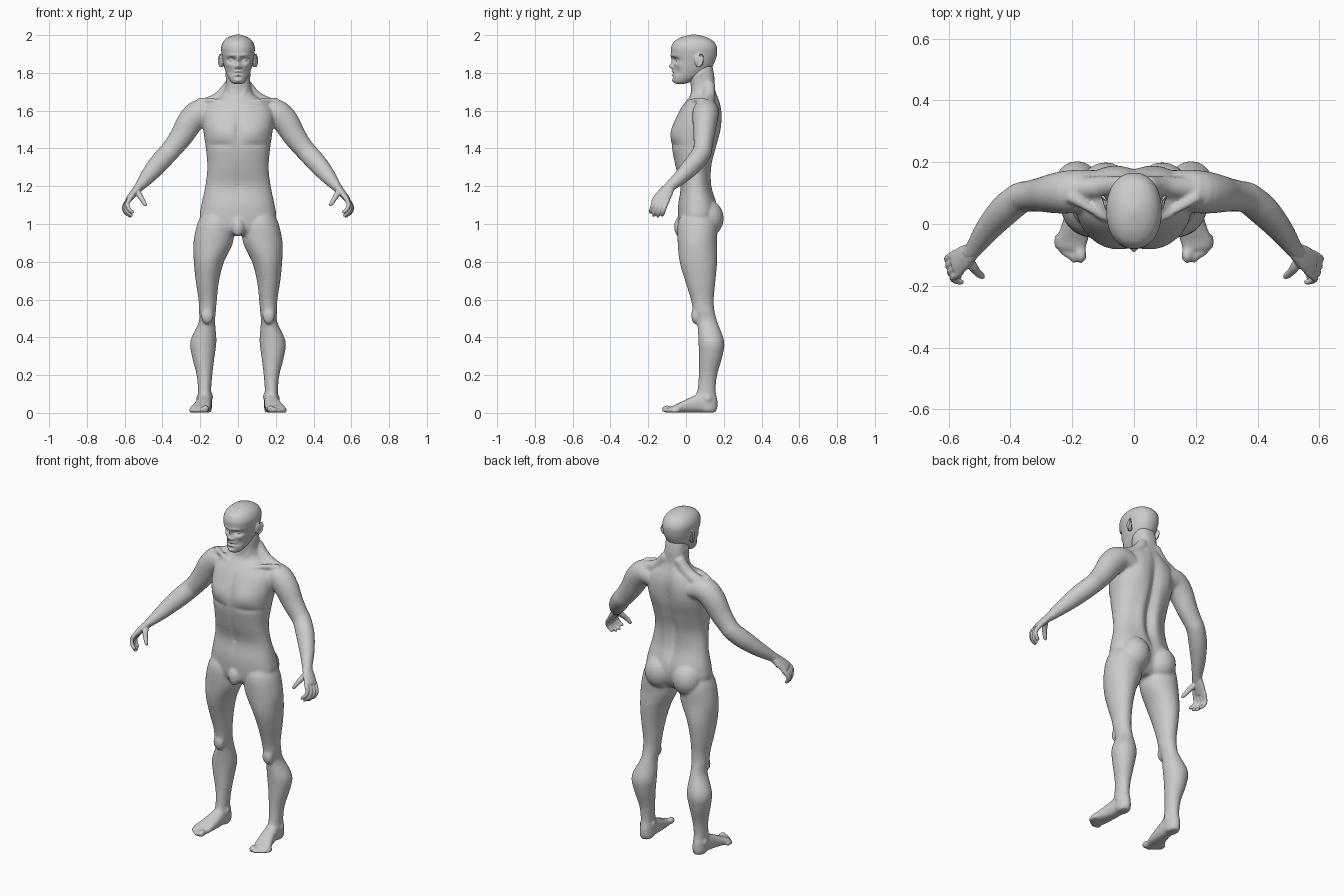
import bpy, bmesh, math
from mathutils import Vector, Matrix

skin = bpy.data.materials.new("grey_skin")
skin.diffuse_color = (0.6, 0.6, 0.6, 1)
X, Y, Z = Vector((1, 0, 0)), Vector((0, 1, 0)), Vector((0, 0, 1))


def catmull(rows, n):
    """Resample control rows with a smooth curve."""
    out = []
    for i in range(len(rows) - 1):
        p = [rows[max(0, min(len(rows) - 1, i + k))] for k in (-1, 0, 1, 2)]
        for j in range(n):
            t = j / n
            out.append([0.5 * (2 * b + (c - a) * t + (2 * a - 5 * b + 4 * c - d) * t * t
                               + (3 * b - a - 3 * c + d) * t ** 3) for a, b, c, d in zip(*p)])
    return out + [list(rows[-1])]


def loft(bm, rows, uv=None, n=4, seg=24, power=1.0):
    """Rows are (x, y, z, a, b): elliptic rings, either in plane uv or square to the path."""
    rows = catmull(rows, n)
    rings = []
    for i, (x, y, z, a, b) in enumerate(rows):
        c = Vector((x, y, z))
        if uv:
            u, v = uv
        else:
            t = Vector(rows[min(i + 1, len(rows) - 1)][:3]) - Vector(rows[max(i - 1, 0)][:3])
            t.normalize()
            u = (Y - t * t.y).normalized()
            v = t.cross(u)
        ring = []
        for k in range(seg):
            ca, sa = math.cos(k * math.tau / seg), math.sin(k * math.tau / seg)
            ca = math.copysign(abs(ca) ** power, ca)
            sa = math.copysign(abs(sa) ** power, sa)
            ring.append(bm.verts.new(c + u * a * ca + v * b * sa))
        rings.append(ring)
    for r, s in zip(rings, rings[1:]):
        for k in range(seg):
            bm.faces.new((r[k], r[k - 1], s[k - 1], s[k]))
    bm.faces.new(rings[0])
    bm.faces.new(rings[-1][::-1])


def slices(rows):
    """(z, x_inner, x_outer, y_front, y_back) to horizontal rings."""
    return [((xi + xo) / 2, (f + b) / 2, z, (xo - xi) / 2, (b - f) / 2) for z, xi, xo, f, b in rows]


def ball(bm, c, r, tilt=0.0):
    m = Matrix.Translation(c) @ Matrix.Rotation(tilt, 4, 'X') @ Matrix.Diagonal((*r, 1))
    bmesh.ops.create_uvsphere(bm, u_segments=20, v_segments=12, radius=1, matrix=m)


def sculpt(bm, bumps, mid):
    """Push the front (side -1) or back (side 1) along y with soft symmetric bumps."""
    for v in bm.verts:
        d = 0
        for x, z, sx, sz, dy, side in bumps:
            w = max(0, min(1, (v.co.y - mid) * side / 0.05))
            d += w * dy * math.exp(-((abs(v.co.x) - x) / sx) ** 2 - ((v.co.z - z) / sz) ** 2)
        v.co.y += d


def finish(name, middle, sided, voxel, smooth):
    """Mirror the sided parts, join them with the middle ones and fuse into one skin."""
    for flip in (1, -1):
        part = sided.copy()
        bmesh.ops.scale(part, vec=(flip, 1, 1), verts=part.verts)
        tmp = bpy.data.meshes.new("tmp")
        part.to_mesh(tmp)
        middle.from_mesh(tmp)
        bpy.data.meshes.remove(tmp)
    bmesh.ops.recalc_face_normals(middle, faces=middle.faces)
    me = bpy.data.meshes.new(name)
    middle.to_mesh(me)
    me.materials.append(skin)
    ob = bpy.data.objects.new(name, me)
    bpy.context.collection.objects.link(ob)
    rm = ob.modifiers.new("fuse", 'REMESH')
    rm.mode, rm.voxel_size, rm.use_smooth_shade = 'VOXEL', voxel, True
    sm = ob.modifiers.new("soften", 'SMOOTH')
    sm.factor, sm.iterations = 0.5, smooth


# Torso and neck
mid, side = bmesh.new(), bmesh.new()
torso = [(.94, .09, -.01, .11), (.97, .15, -.035, .14), (1.03, .2, -.042, .165), (1.1, .194, -.042, .165),
         (1.2, .173, -.03, .132), (1.3, .162, -.055, .13), (1.4, .17, -.075, .158), (1.47, .18, -.078, .176),
         (1.54, .188, -.062, .184), (1.6, .185, -.035, .187), (1.645, .15, -.005, .18), (1.68, .092, .022, .168),
         (1.72, .068, .026, .156), (1.78, .064, .02, .152), (1.84, .06, .02, .14)]
loft(mid, slices([(z, -w, w, f, b) for z, w, f, b in torso]), (X, Y), seg=64, power=.88)
sculpt(mid, [(.09, 1.49, .07, .05, -.012, -1),   # chest muscles
             (0, 1.5, .015, .09, .012, -1),      # breastbone groove
             (.1, 1.42, .07, .014, .008, -1),    # lower chest edge
             (0, 1.25, .012, .12, .006, -1),     # belly line
             (0, 1.21, .01, .01, .01, -1),       # navel
             (0, 1.35, .025, .27, -.024, 1),     # spine groove
             (.1, 1.53, .06, .08, .012, 1),      # shoulder blades
             (.055, 1.27, .03, .12, .008, 1)], .06)
ball(mid, (0, -.035, .985), (.034, .028, .052))  # groin
# Collar bones, neck muscles and buttocks
loft(side, [(.02, .02, 1.645, .012, .012), (.09, .02, 1.648, .011, .011), (.15, .055, 1.655, .014, .014),
            (.21, .09, 1.652, .018, .018)])
loft(side, [(.015, .025, 1.65, .012, .012), (.035, .045, 1.71, .014, .014), (.055, .08, 1.8, .015, .015)])
loft(side, [(.04, .125, 1.74, .03, .03), (.1, .12, 1.665, .035, .035), (.19, .115, 1.625, .035, .035)])
ball(side, (.092, .11, 1.03), (.088, .09, .1))
# Arm
loft(side, [(.12, .11, 1.58, .065, .055), (.195, .105, 1.592, .07, .07), (.25, .1, 1.545, .066, .07),
            (.297, .095, 1.468, .056, .062), (.34, .09, 1.41, .05, .055), (.37, .083, 1.375, .05, .053),
            (.42, .042, 1.32, .05, .052), (.475, -.02, 1.255, .04, .042), (.52, -.083, 1.2, .029, .027),
            (.54, -.1, 1.178, .029, .022)])
# Leg
loft(side, slices([(1.06, .04, .185, -.02, .14), (1.0, .022, .216, -.044, .165), (.9, .027, .236, -.044, .164),
                   (.8, .074, .234, -.034, .165), (.7, .1, .224, -.005, .156), (.6, .112, .209, .026, .147),
                   (.54, .117, .207, .037, .151), (.48, .121, .208, .058, .167), (.38, .114, .252, .066, .202),
                   (.3, .124, .244, .068, .193), (.2, .136, .219, .068, .165), (.12, .142, .212, .06, .157),
                   (.07, .138, .214, .045, .166), (.025, .138, .214, .06, .166), (.002, .145, .205, .08, .155)]),
     (X, Y), seg=32)
ball(side, (.163, .05, .515), (.033, .022, .045))   # kneecap
ball(side, (.145, .105, .085), (.014, .02, .02))    # ankle bones
ball(side, (.208, .115, .075), (.014, .02, .02))
# Foot and toes
loft(side, [(.177, .14, .036, .03, .034), (.177, .08, .052, .038, .05), (.182, .03, .043, .042, .042),
            (.192, -.02, .031, .048, .03), (.202, -.055, .022, .053, .021), (.202, -.08, .018, .045, .017)],
     (X, Z), power=.8)
for i, (x, y) in enumerate([(.172, -.1), (.196, -.1), (.215, -.087), (.232, -.073), (.248, -.057)]):
    r = .02 - .002 * i if i == 0 else .0145 - .0007 * i
    ball(side, (x, y, r), (r * .95, .028, r))
finish("body", mid, side, .0075, 5)

# Head
mid, side = bmesh.new(), bmesh.new()
head = [(1.742, .02, -.05, -.01), (1.75, .036, -.064, .02), (1.775, .052, -.07, .07), (1.8, .063, -.068, .11),
        (1.83, .073, -.066, .138), (1.865, .081, -.068, .155), (1.9, .087, -.078, .164), (1.935, .089, -.079, .164),
        (1.965, .078, -.064, .148), (1.985, .058, -.034, .118), (1.996, .035, -.002, .085), (2.003, .008, .03, .05)]
loft(mid, slices([(z, -w, w, f, b) for z, w, f, b in head]), (X, Y), n=8, seg=96, power=.92)
sculpt(mid, [(.034, 1.868, .02, .012, .024, -1),    # eye sockets
             (.032, 1.892, .028, .009, -.007, -1),  # brows
             (0, 1.865, .009, .025, -.012, -1),     # nose bridge
             (0, 1.835, .013, .013, -.024, -1),     # nose tip
             (.015, 1.83, .007, .007, -.01, -1),    # nostrils
             (.055, 1.843, .018, .012, -.007, -1),  # cheekbones
             (.045, 1.805, .016, .02, .009, -1),    # hollow cheeks
             (0, 1.808, .02, .006, -.009, -1),      # upper lip
             (0, 1.798, .024, .004, .012, -1),      # mouth line
             (0, 1.789, .018, .006, -.008, -1),     # lower lip
             (0, 1.776, .02, .006, .006, -1),
             (0, 1.76, .018, .01, -.007, -1)], .0)  # chin
# Eyeballs
ball(side, (.034, -.039, 1.868), (.014, .014, .01))
# Ears with a raised rim
ball(side, (.085, .062, 1.862), (.012, .018, .034), .25)
rim = [(.09 + .012 * max(0, math.sin(a)), .066 + .022 * math.sin(a) + .008 * math.cos(a),
        1.865 + .036 * math.cos(a), .005, .005) for a in [-.6 + .5 * i for i in range(9)]]
loft(side, rim, (X, Y), seg=10)
ball(side, (.094, .074, 1.865), (.006, .018, .03), .25)
finish("head", mid, side, .004, 3)

# Hands: palm, curled fingers and thumb
mid, side = bmesh.new(), bmesh.new()
loft(side, [(.515, -.077, 1.206, .027, .022), (.53, -.093, 1.188, .032, .022), (.552, -.11, 1.163, .04, .02),
            (.577, -.13, 1.133, .042, .016), (.582, -.134, 1.126, .034, .01)])
across = Vector((.3, .88, -.36))
curl = [((-.01, .008, .012), .011), ((.01, -.008, -.016), .0125), ((.02, -.016, -.042), .011),
        ((.01, -.025, -.068), .0105), ((-.008, -.029, -.084), .009), ((-.015, -.03, -.089), .005)]
for k, size in ((-.034, .95), (-.011, 1.05), (.012, 1), (.034, .85)):
    base = Vector((.577, -.13, 1.131)) + across * k
    loft(side, [(*(base + Vector(o) * size), r, r) for o, r in curl], seg=12)
loft(side, [(.54, -.1, 1.18, .014, .014), (.523, -.135, 1.155, .016, .016), (.508, -.155, 1.13, .013, .013),
            (.494, -.167, 1.108, .011, .011), (.486, -.172, 1.096, .006, .006)], seg=12)
finish("hands", mid, side, .004, 3)
